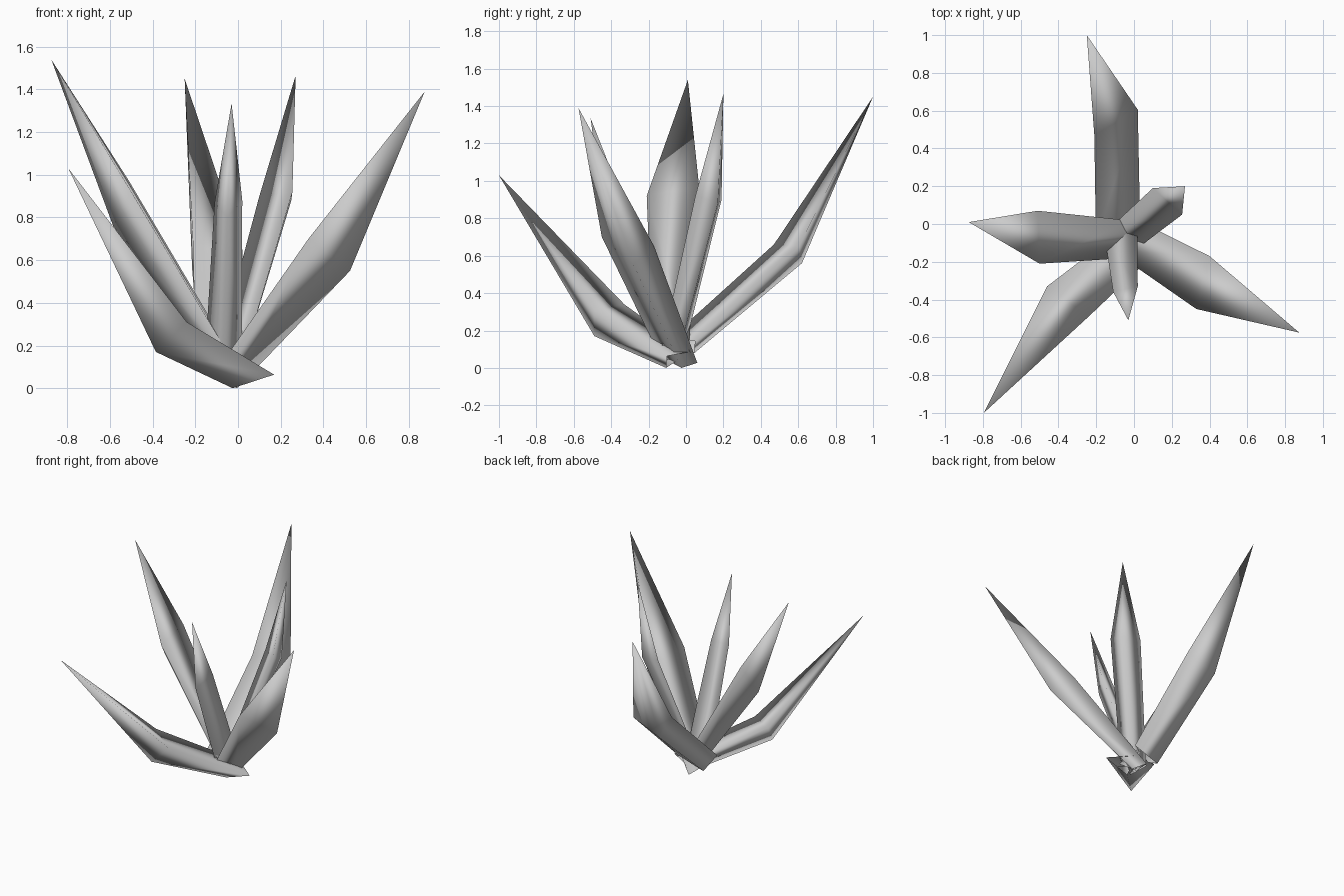
import bpy, bmesh
from mathutils import Vector as V

if "Cube" in bpy.data.objects:
    bpy.data.objects.remove(bpy.data.objects["Cube"])


def leaf(name, tip, left, right, keel, base, base_width, keel_shift=(0, 0, 0)):
    """Three-sided spike, open at its narrow base, widest in the middle."""
    tip, left, right, keel, base = map(V, (tip, left, right, keel, base))
    centre = (left + right) / 2
    s = base_width / (right - left).length
    offsets = [(left - centre) * s, (right - centre) * s,
               (keel - centre) * s * 0.75 + V(keel_shift)]
    bm = bmesh.new()
    low = [bm.verts.new(base + o) for o in offsets]
    for v in low:
        v.co.z = max(v.co.z, 0)
    mid = [bm.verts.new(p) for p in (left, right, keel)]
    top = bm.verts.new(tip)
    for i in range(3):
        j = (i + 1) % 3
        bm.faces.new((low[i], low[j], mid[j], mid[i]))
        bm.faces.new((mid[i], mid[j], top))
    bmesh.ops.recalc_face_normals(bm, faces=bm.faces[:])
    for f in bm.faces:
        f.smooth = True
    me = bpy.data.meshes.new(name)
    bm.to_mesh(me)
    bm.free()
    bpy.context.collection.objects.link(bpy.data.objects.new(name, me))


# six leaves: tip, two wide edge points, outer keel point, base centre, base width
leaf("left_leaf", (-.875, .01, 1.54), (-.51, .07, .97), (-.50, -.21, .92),
     (-.585, -.04, .76), (-.02, -.08, .13), .20)
leaf("front_left_leaf", (-.795, -1, 1.03), (-.46, -.33, .34), (-.24, -.49, .31),
     (-.385, -.49, .17), (.085, -.04, .075), .21, (-.09, -.02, 0))
leaf("back_leaf", (-.25, 1, 1.45), (-.21, .47, .66), (.02, .605, .65),
     (-.215, .62, .56), (-.085, -.02, .15), .27)
leaf("front_leaf", (-.03, -.51, 1.335), (-.11, -.36, .87), (.02, -.33, .88),
     (-.05, -.44, .80), (-.07, -.03, .10), .18)
leaf("back_right_leaf", (.27, .20, 1.465), (.10, .19, .90), (.255, .05, .92),
     (.25, .17, .88), (-.05, -.07, .10), .18)
leaf("right_leaf", (.875, -.575, 1.39), (.33, -.45, .70), (.40, -.17, .65),
     (.525, -.28, .55), (-.09, -.04, .045), .21)
